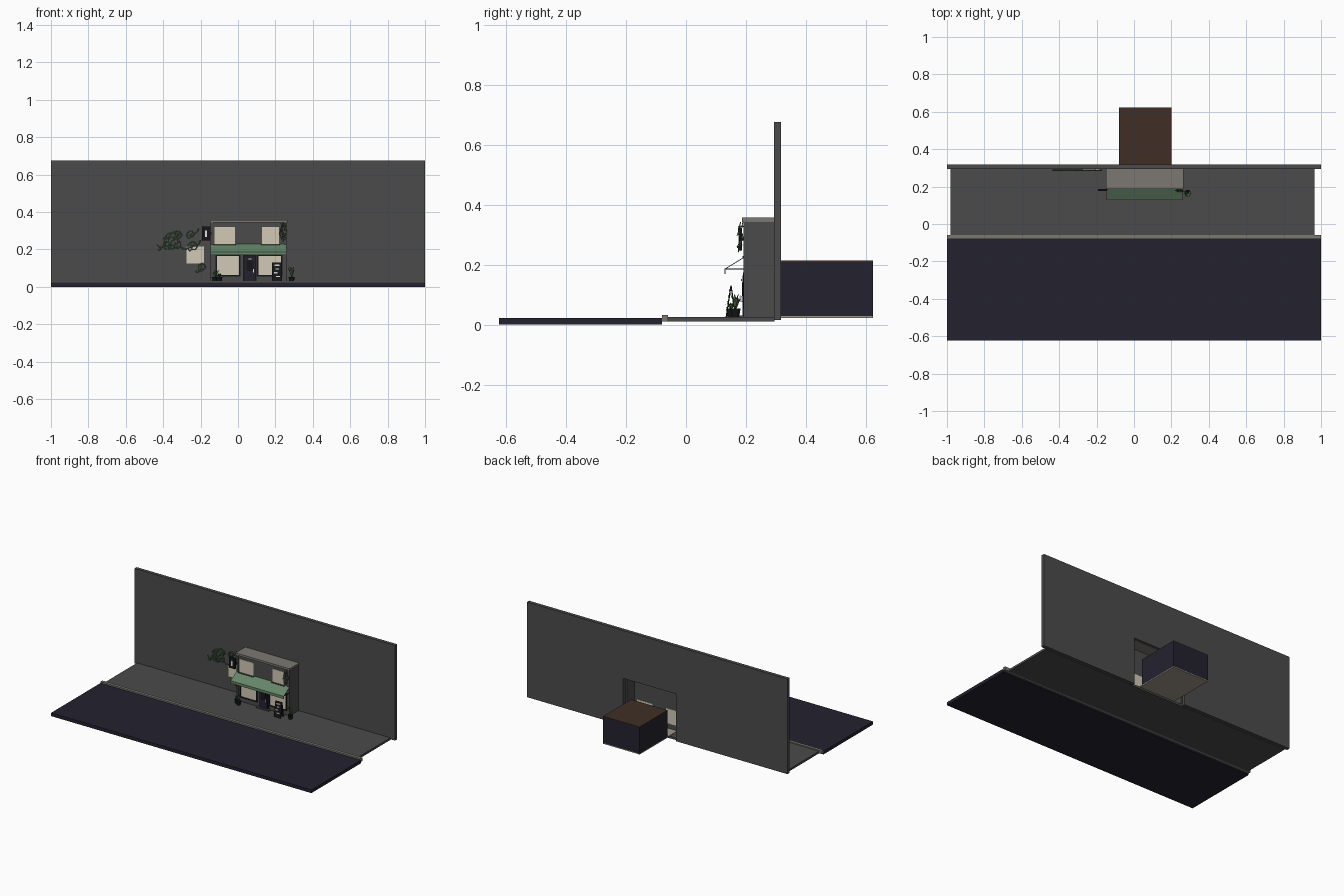
import bpy, math, random
from mathutils import Vector

random.seed(4)
cube = bpy.data.objects.get("Cube")
if cube:
    bpy.data.objects.remove(cube, do_unlink=True)


def material(name, r, g, b):
    m = bpy.data.materials.new(name)
    m.use_nodes = True
    m.diffuse_color = (r, g, b, 1)
    m.node_tree.nodes["Principled BSDF"].inputs["Base Color"].default_value = (r, g, b, 1)
    return m


GREY = material("concrete grey", .07, .07, .07)
NAVY = material("dark navy", .017, .016, .028)
STONE = material("pale stone", .2, .19, .17)
BROWN = material("dark brown", .05, .028, .018)
TAN = material("floor tan", .35, .31, .26)
CREAM = material("window cream", .65, .58, .46)
GREEN = material("awning green", .13, .24, .14)
LEAF = material("leaf green", .06, .13, .06)
BLACK = material("near black", .008, .008, .01)
WHITE = material("chalk white", .75, .75, .72)


def mesh_object(name, verts, faces, mat):
    me = bpy.data.meshes.new(name)
    me.from_pydata(verts, [], faces)
    me.materials.append(mat)
    ob = bpy.data.objects.new(name, me)
    bpy.context.collection.objects.link(ob)
    return ob


def box(name, xs, ys, zs, mat):
    verts = [(x, y, z) for x in xs for y in ys for z in zs]
    faces = [(0, 1, 3, 2), (4, 6, 7, 5), (0, 4, 5, 1), (2, 3, 7, 6), (0, 2, 6, 4), (1, 5, 7, 3)]
    return mesh_object(name, verts, faces, mat)


def tube(name, points, radius, mat, kind="POLY"):
    cu = bpy.data.curves.new(name, "CURVE")
    cu.dimensions = "3D"
    cu.bevel_depth = radius
    cu.bevel_resolution = 1
    cu.use_fill_caps = True
    sp = cu.splines.new("POLY")
    sp.points.add(len(points) - 1)
    for p, co in zip(sp.points, points):
        p.co = (*co, 1)
    cu.materials.append(mat)
    ob = bpy.data.objects.new(name, cu)
    bpy.context.collection.objects.link(ob)
    return ob


# Street, kerb and pavement
box("road", (-1, 1), (-.623, -.08), (0, .022), NAVY)
box("pavement", (-.98, .965), (-.065, .295), (.01, .025), GREY)
box("kerb", (-1, 1), (-.08, -.06), (.01, .032), STONE)

# Street wall with the opening behind the shop
L, R = -.147, .26
WALL_Y = (.293, .317)
box("wall_right_part", (-1, L), WALL_Y, (.015, .675), GREY)
box("wall_left_part", (R, 1), WALL_Y, (.015, .675), GREY)
box("wall_over_opening", (L, R), WALL_Y, (.343, .675), GREY)

# Back room: open towards the shop
RX, RY, RZ = (-.08, .2), (.317, .623), (.025, .213)
T = .004
box("room_floor", RX, (.21, RY[1]), (RZ[0] - .003, RZ[0] + .003), TAN)
box("room_ceiling", RX, RY, (RZ[1] - T, RZ[1]), BROWN)
box("room_back_wall", RX, (RY[1] - T, RY[1]), (RZ[0] + .003, RZ[1] - T), NAVY)
for name, x in (("room_right_wall", RX[0]), ("room_left_wall", RX[1] - T)):
    box(name, (x, x + T), (RY[0], RY[1] - T), (RZ[0] + .003, RZ[1] - T), NAVY)

# Shop shell
FY = .197
box("shop_facade", (L, R), (FY, FY + .012), (.025, .343), GREY)
box("shop_right_side", (L, L + .012), (FY + .012, .295), (.025, .343), GREY)
box("shop_left_side", (R - .012, R), (FY + .012, .295), (.025, .343), GREY)
box("shop_roof", (L - .003, R + .005), (.187, .295), (.343, .357), STONE)
for name, x in (("right_pier", L), ("left_pier", R - .014)):
    box(name, (x, x + .014), (FY - .005, FY), (.025, .343), GREY)

# Upper windows
for name, xs in (("upper_right_window", (-.125, -.017)), ("upper_left_window", (.128, .22))):
    box(name, xs, (FY - .004, FY), (.228, .32), CREAM)
    box(name + "_sill", (xs[0] - .005, xs[1] + .005), (FY - .009, FY), (.222, .228), GREY)

# Shopfront windows with dark frames
for name, (x0, x1) in (("right_shop_window", (-.112, .005)), ("left_shop_window", (.11, .23))):
    z0, z1 = .062, .165
    box(name, (x0, x1), (FY - .003, FY + .014), (z0, z1), CREAM)
    for part, xs, zs in (("_frame_a", (x0 - .008, x0), (z0 - .008, z1)),
                         ("_frame_b", (x1, x1 + .008), (z0 - .008, z1)),
                         ("_frame_bottom", (x0, x1), (z0 - .008, z0)),
                         ("_frame_top", (x0 - .008, x1 + .008), (z1, z1 + .008))):
        box(name + part, xs, (FY - .007, FY), zs, BLACK)

# Door with panel, glass and handle
DX = (.027, .1)
box("door_frame", DX, (FY - .005, FY), (.025, .172), BLACK)
box("door", (DX[0] + .008, DX[1] - .008), (FY - .009, FY - .005), (.03, .163), NAVY)
box("door_glass", (.045, .082), (FY - .011, FY - .009), (.085, .14), BLACK)
box("door_plate", (.055, .073), (FY - .013, FY - .011), (.145, .152), CREAM)
box("door_handle", (.081, .085), (FY - .015, FY - .009), (.075, .095), WHITE)
box("door_step", (.015, .112), (.175, FY), (.025, .031), GREY)

# Awning: thin slope, hanging front edge, side rods
slope = [(L, .13, .187), (R, .13, .187), (R, FY, .228), (L, FY, .228)]
verts = slope + [(x, y, z - .003) for x, y, z in slope]
mesh_object("awning_slope", verts, [(0, 1, 2, 3), (7, 6, 5, 4), (0, 4, 5, 1), (1, 5, 6, 2),
                                    (2, 6, 7, 3), (3, 7, 4, 0)], GREEN)
box("awning_valance", (L, R), (.128, .131), (.169, .187), GREEN)
for name, x in (("awning_rod_right", L + .003), ("awning_rod_left", R - .003)):
    tube(name, [(x, .13, .185), (x, FY, .185)], .002, BLACK)

# Hanging sign on the right of the shop
box("sign_board", (-.193, -.148), (.177, .187), (.247, .322), BLACK)
box("sign_bracket", (-.15, L + .004), (.179, .2), (.28, .29), BLACK)
box("sign_panel", (-.176, -.166), (.175, .177), (.265, .3), WHITE)

# Pale panel on the street wall
box("wall_panel", (-.275, -.183), (.288, .293), (.123, .215), CREAM)


# Curling vines lying on the street wall
def curl(name, cx, cz, r, turns, start, tail=None):
    pts = []
    n = int(turns * 16)
    for i in range(n + 1):
        a = start + math.tau * turns * i / n
        q = r * (.25 + .75 * i / n)
        pts.append((cx + q * math.cos(a), .287, cz + q * math.sin(a)))
    if tail:
        end = Vector(pts[-1])
        for i in range(1, 7):
            p = end.lerp(Vector((tail[0], .287, tail[1])), i / 6)
            pts.append((p.x, p.y, p.z + .01 * math.sin(i * math.pi / 3)))
    tube(name, pts, .0035, LEAF)


for i, spec in enumerate([
    (-.35, .25, .045, 1.6, 0, (-.43, .2)),
    (-.33, .225, .035, 1.3, 2, (-.25, .215)),
    (-.38, .225, .025, 1.2, 4, (-.435, .225)),
    (-.24, .215, .03, 1.5, 1, (-.2, .25)),
    (-.25, .28, .025, 1.2, 3, (-.21, .31)),
    (-.19, .105, .025, 1.4, 2, (-.225, .085)),
    (-.32, .275, .02, 1.2, 0, (-.4, .26)),
]):
    curl("wall_vine_%d" % (i + 1), *spec)


# Potted plants
def blade(name, base, angle, lean, height, width=.006):
    d = Vector((math.cos(angle), math.sin(angle), 0))
    s = Vector((-d.y, d.x, 0)) * width
    b = Vector(base)
    mid = b + d * lean * .4 + Vector((0, 0, height * .6))
    tip = b + d * lean + Vector((0, 0, height))
    return mesh_object(name, [b - s * .5, b + s * .5, mid + s, mid - s, tip],
                       [(0, 1, 2, 3), (3, 2, 4)], LEAF)


def plant(name, x, y, height, count):
    bpy.ops.mesh.primitive_cone_add(vertices=12, radius1=.012, radius2=.017, depth=.028,
                                    location=(x, y, .039))
    pot = bpy.context.object
    pot.name = name + "_pot"
    pot.data.materials.append(BLACK)
    for i in range(count):
        blade("%s_leaf_%d" % (name, i + 1), (x, y, .05), i * 2.4,
              random.uniform(.01, .024), height * random.uniform(.6, 1))


plant("right_plant", -.122, .165, .04, 9)
plant("left_plant", .287, .165, .062, 12)
plant("small_plant", -.1, .15, .03, 7)

# Trailing plant at the upper left corner
for i in range(5):
    x0, y0 = .228 + i * .007, .178 + (i % 2) * .008
    drop = random.uniform(.07, .12)
    pts = [(x0 + .004 * math.sin(k + i), y0 + .004 * math.cos(k * 1.3), .342 - drop * k / 8)
           for k in range(9)]
    tube("trailing_stem_%d" % (i + 1), pts, .0015, LEAF)
    for k, p in enumerate(pts[1::2]):
        blade("trailing_leaf_%d_%d" % (i + 1, k + 1), p, k * 2 + i, .009, -.008, .004)

# Folding pavement board
for name, y0, y1 in (("board_front", .132, .148), ("board_back", .164, .148)):
    verts = [(x, y + t, z) for t in (0, .004) for x in (.183, .235)
             for y, z in ((y0, .025), (y1, .13))]
    mesh_object(name, verts, [(0, 2, 3, 1), (4, 5, 7, 6), (0, 1, 5, 4), (2, 6, 7, 3),
                              (0, 4, 6, 2), (1, 3, 7, 5)], BLACK)
for i, (xa, xb) in enumerate(((.195, .223), (.2, .218), (.193, .212), (.204, .225))):
    z = .115 - i * .02
    y = .132 + .016 * (z - .025) / .105
    box("chalk_mark_%d" % (i + 1), (xa, xb), (y - .003, y + .001), (z - .004, z + .003), WHITE)
